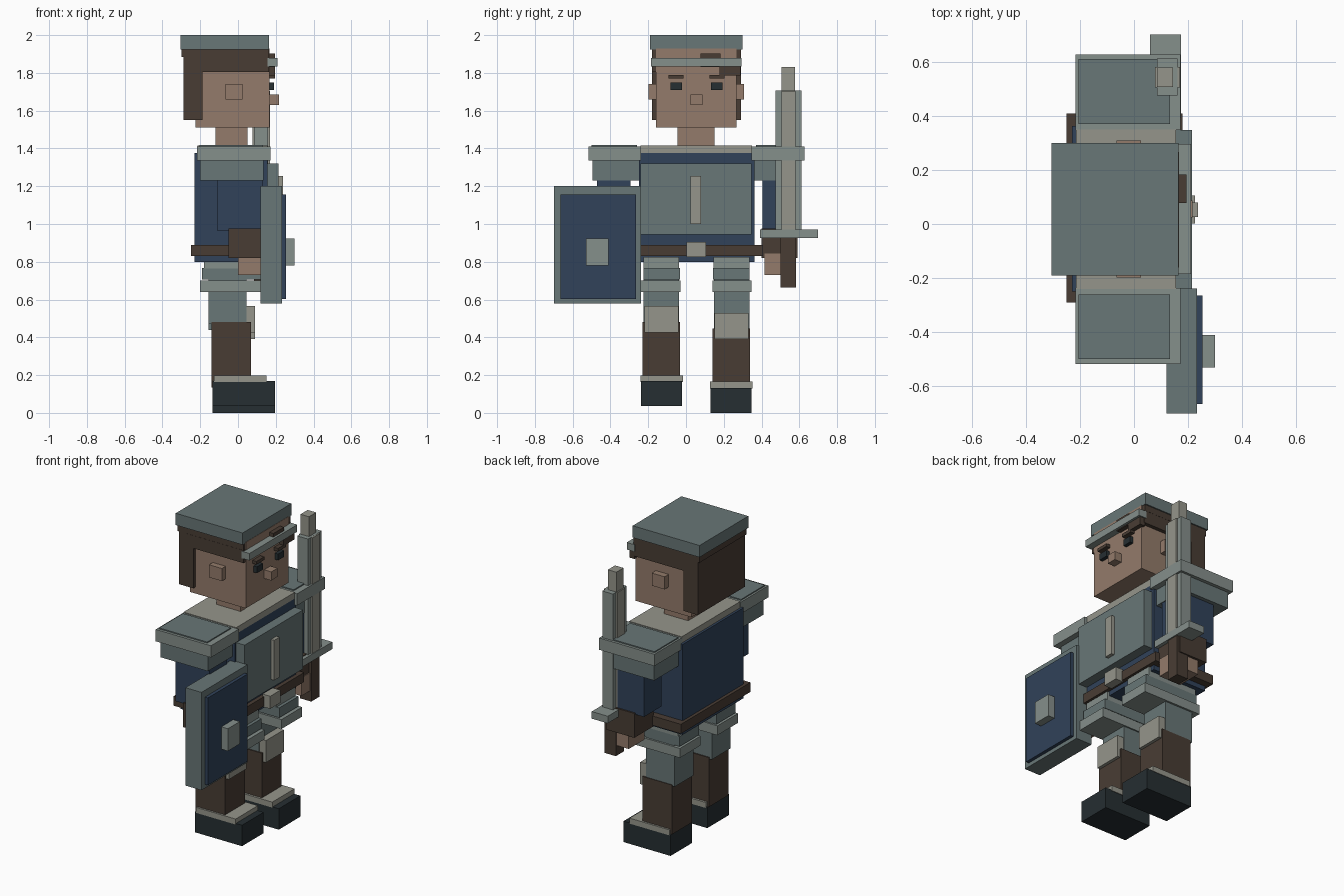
import bpy

# Palette (sRGB 0-255 -> linear)
PALETTE = {
    "steel": (104, 118, 118), "light_steel": (132, 142, 138), "bone": (148, 148, 138),
    "navy": (52, 68, 90), "leather": (74, 63, 55), "skin": (146, 122, 106), "dark": (42, 50, 53),
}
MATS = {}
for name, rgb in PALETTE.items():
    MATS[name] = bpy.data.materials.new(name)
    MATS[name].diffuse_color = [(c / 255) ** 2.2 for c in rgb] + [1]

CENTRE = 0.055  # y of the body's plane of symmetry


def box(name, mat, x, y, z):
    """Axis-aligned box from (min, max) ranges."""
    bpy.ops.mesh.primitive_cube_add(size=1)
    o = bpy.context.object
    o.name = name
    for v in o.data.vertices:
        v.co = [r[0] if c < 0 else r[1] for c, r in zip(v.co, (x, y, z))]
    o.data.materials.append(MATS[mat])
    return o


def pair(name, mat, x, y, z, drop=0.0):
    """Box on the +y side given by offsets from the centre, plus its mirror (raised by drop)."""
    box("left_" + name, mat, x, (CENTRE + y[0], CENTRE + y[1]), z)
    box("right_" + name, mat, x, (CENTRE - y[1], CENTRE - y[0]), [c + drop for c in z])


# Head and face
box("head", "skin", (-0.225, 0.167), (-0.16, 0.267), (1.51, 1.93))
box("neck", "skin", (-0.12, 0.05), (-0.045, 0.15), (1.41, 1.52))
box("nose", "skin", (0.16, 0.217), (0.024, 0.087), (1.63, 1.685))
pair("ear", "skin", (-0.065, 0.025), (0.2, 0.253), (1.66, 1.74))
pair("eye", "dark", (0.16, 0.19), (0.077, 0.137), (1.71, 1.75))
pair("eyebrow", "leather", (0.16, 0.195), (0.069, 0.148), (1.77, 1.79))

# Hair, cap and headband
box("cap", "steel", (-0.305, 0.165), (-0.19, 0.3), (1.925, 2.0))
box("top_hair", "leather", (-0.298, 0.163), (-0.18, 0.292), (1.885, 1.926))
box("back_hair", "leather", (-0.288, -0.188), (-0.18, 0.292), (1.55, 1.886))
pair("side_hair", "leather", (-0.235, 0.165), (0.2, 0.236), (1.805, 1.886))
box("middle_fringe", "leather", (0.16, 0.195), (0.077, 0.183), (1.83, 1.903))
box("side_fringe", "leather", (0.16, 0.195), (0.178, 0.288), (1.785, 1.84))
box("headband", "light_steel", (0.155, 0.21), (-0.185, 0.295), (1.835, 1.88))

# Torso, breastplate and belt
box("torso", "navy", (-0.23, 0.155), (-0.25, 0.362), (0.80, 1.375))
box("collar_plate", "bone", (-0.215, 0.155), (-0.24, 0.35), (1.37, 1.415))
box("breastplate", "steel", (0.13, 0.215), (-0.24, 0.348), (0.945, 1.32))
box("breastplate_ridge", "bone", (0.2, 0.237), (0.025, 0.08), (1.0, 1.255))
box("belt", "leather", (-0.25, 0.18), (-0.29, 0.408), (0.83, 0.89))
box("belt_buckle", "bone", (0.17, 0.225), (0.002, 0.105), (0.825, 0.905))

# Arms and shoulder armour
pair("shoulder_plate", "light_steel", (-0.217, 0.172), (0.292, 0.572), (1.335, 1.41))
pair("shoulder_cap", "steel", (-0.205, 0.133), (0.315, 0.555), (1.40, 1.417))
pair("shoulder_guard", "steel", (-0.2, 0.135), (0.298, 0.55), (1.23, 1.336))
pair("sleeve", "navy", (-0.11, 0.13), (0.35, 0.525), (0.965, 1.235))
pair("glove", "leather", (-0.05, 0.15), (0.345, 0.535), (0.82, 0.975))
pair("hand", "skin", (0.0, 0.155), (0.36, 0.52), (0.73, 0.845))

# Legs (the right one stands slightly raised)
pair("upper_tasset", "light_steel", (-0.18, 0.17), (0.091, 0.28), (0.765, 0.825))
pair("middle_tasset", "steel", (-0.19, 0.19), (0.088, 0.28), (0.705, 0.768))
pair("lower_tasset", "light_steel", (-0.2, 0.208), (0.084, 0.292), (0.64, 0.70))
pair("thigh", "steel", (-0.155, 0.045), (0.093, 0.28), (0.44, 0.75), 0.03)
pair("boot_shaft", "leather", (-0.14, 0.07), (0.086, 0.284), (0.135, 0.448), 0.033)
pair("knee_pad", "bone", (0.02, 0.09), (0.096, 0.276), (0.39, 0.53), 0.035)
pair("ankle_band", "bone", (-0.128, 0.152), (0.072, 0.296), (0.13, 0.165), 0.033)
pair("boot", "dark", (-0.135, 0.195), (0.076, 0.293), (0.0, 0.133), 0.036)

# Shield
box("shield_frame", "steel", (0.12, 0.233), (-0.70, -0.238), (0.578, 1.2))
box("shield_panel", "navy", (0.2, 0.254), (-0.665, -0.265), (0.602, 1.157))
box("shield_boss", "light_steel", (0.24, 0.3), (-0.53, -0.41), (0.78, 0.922))

# Sword
box("sword_blade", "light_steel", (0.085, 0.16), (0.475, 0.612), (0.96, 1.706))
box("sword_ridge", "bone", (0.077, 0.17), (0.505, 0.58), (0.96, 1.705))
box("sword_tip", "bone", (0.085, 0.145), (0.506, 0.578), (1.70, 1.832))
box("sword_guard", "light_steel", (0.06, 0.173), (0.392, 0.70), (0.925, 0.97))
box("sword_grip", "leather", (0.085, 0.165), (0.5, 0.583), (0.665, 0.93))
